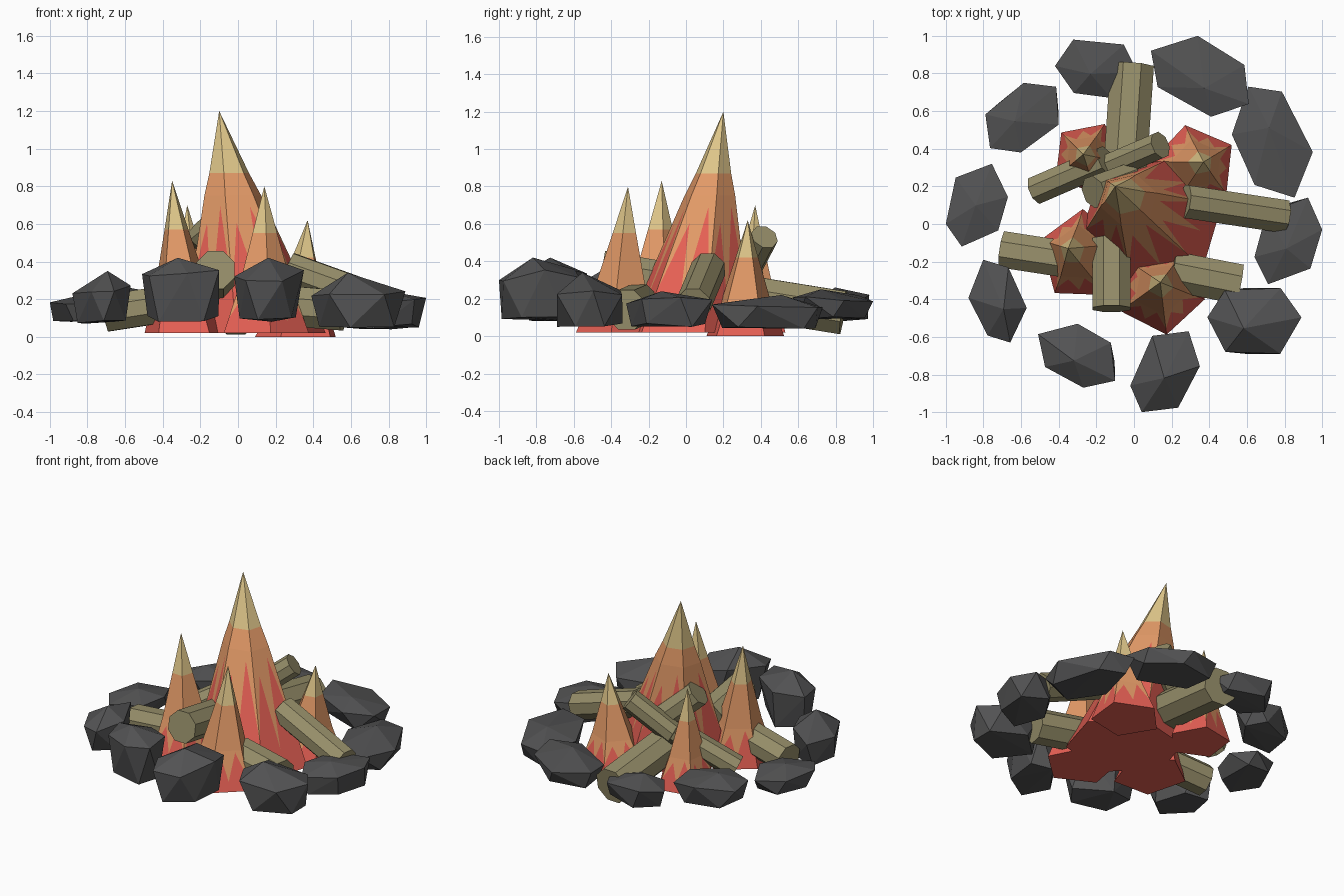
import bpy, bmesh, math, random
from mathutils import Vector, Matrix

if "Cube" in bpy.data.objects:
    bpy.data.objects.remove(bpy.data.objects["Cube"])

random.seed(4)


def material(name, rgb):
    m = bpy.data.materials.new(name)
    m.diffuse_color = (*rgb, 1)
    m.use_nodes = True
    m.node_tree.nodes["Principled BSDF"].inputs["Base Color"].default_value = m.diffuse_color
    return m


STONE = material("dark_stone", (0.085, 0.085, 0.087))
WOOD = material("dry_wood", (0.31, 0.275, 0.145))
RED = material("flame_red", (0.78, 0.115, 0.088))
ORANGE = material("flame_orange", (0.76, 0.32, 0.135))
YELLOW = material("flame_yellow", (0.73, 0.56, 0.25))


def finish(bm, name, mats):
    bmesh.ops.remove_doubles(bm, verts=bm.verts, dist=0.0005)
    bmesh.ops.recalc_face_normals(bm, faces=bm.faces)
    me = bpy.data.meshes.new(name)
    bm.to_mesh(me)
    bm.free()
    for m in mats:
        me.materials.append(m)
    ob = bpy.data.objects.new(name, me)
    bpy.context.collection.objects.link(ob)
    return ob


def stone(name, x0, x1, y0, y1, z0, z1, angle):
    """Faceted boulder: two jittered rings and a peak, fitted to its extents."""
    pts = [Vector((random.uniform(-.25, .25), random.uniform(-.2, .2), 1))]
    for i in range(6):
        a = math.tau * (i + random.uniform(-.15, .15)) / 6
        pts.append(Vector((math.cos(a), .7 * math.sin(a), random.uniform(.58, .84))))
    for i in range(5):
        a = math.tau * (i + .5 + random.uniform(-.15, .15)) / 5
        pts.append(Vector((.84 * math.cos(a), .6 * math.sin(a), random.uniform(0, .1))))
    rot = Matrix.Rotation(math.radians(angle), 3, 'Z')
    pts = [rot @ p for p in pts]
    lo = [min(p[k] for p in pts) for k in range(3)]
    hi = [max(p[k] for p in pts) for k in range(3)]
    box = ((x0, x1), (y0, y1), (z0, z1))
    bm = bmesh.new()
    for p in pts:
        bm.verts.new([b[0] + (b[1] - b[0]) * (p[k] - lo[k]) / (hi[k] - lo[k])
                      for k, b in enumerate(box)])
    bmesh.ops.convex_hull(bm, input=bm.verts)
    loose = [v for v in bm.verts if not v.link_faces]
    bmesh.ops.delete(bm, geom=loose, context='VERTS')
    finish(bm, name, [STONE])


def log(name, a, b, r):
    """Eight-sided log from point a to point b."""
    a, b = Vector(a), Vector(b)
    d = b - a
    bm = bmesh.new()
    mat = Matrix.Translation((a + b) / 2) @ d.to_track_quat('Z', 'Y').to_matrix().to_4x4()
    bmesh.ops.create_cone(bm, cap_ends=True, segments=8, radius1=r, radius2=r,
                          depth=d.length, matrix=mat @ Matrix.Rotation(math.pi / 8, 4, 'Z'))
    finish(bm, name, [WOOD])


def flame(name, base, radii, apex, sides, turn, profile, teeth):
    """Leaning pyramid: red foot with a zigzag rim, orange body, yellow tip."""
    base, apex = Vector(base), Vector(apex)

    def ring(t, s):
        c = base.lerp(apex, t)
        return [c + Vector((s * radii[0] * math.cos(a), s * radii[1] * math.sin(a), 0))
                for a in (math.radians(turn) + math.tau * i / sides for i in range(sides))]

    bm = bmesh.new()

    def face(pts, idx):
        bm.faces.new([bm.verts.new(p) for p in pts]).material_index = idx

    foot, shoulder, neck = [ring(t, s) for t, s in profile]
    face(foot, 0)
    for i in range(sides):
        j = (i + 1) % sides
        # zigzag line across this side
        n = len(teeth) - 1
        zig = [foot[i].lerp(foot[j], k / n).lerp(shoulder[i].lerp(shoulder[j], k / n), h)
               for k, h in enumerate(teeth)]
        face([foot[j], foot[i]] + zig, 0)
        face([shoulder[i], shoulder[j]] + zig[::-1], 1)
        face([shoulder[i], shoulder[j], neck[j], neck[i]], 1)
        face([neck[i], neck[j], apex], 2)
    finish(bm, name, [RED, ORANGE, YELLOW])


# ring of stones: x range, y range, z range, direction of the long axis
for name, *dims in [
    ("stone_back_left", -.42, .02, .67, .98, .08, .26, -5),
    ("stone_back", .09, .61, .57, 1.0, .09, .25, -35),
    ("stone_right_back", .52, .95, .14, .73, .04, .22, -62),
    ("stone_right", .64, 1.0, -.32, .14, .05, .24, 70),
    ("stone_front_right", .39, .89, -.69, -.34, .05, .34, 0),
    ("stone_front", -.02, .35, -1.0, -.57, .08, .42, 65),
    ("stone_front_left", -.51, -.10, -.87, -.53, .08, .42, -35),
    ("stone_left_front", -.88, -.57, -.63, -.19, .07, .35, -65),
    ("stone_left", -1.0, -.67, -.12, .32, .08, .22, 75),
    ("stone_left_back", -.79, -.40, .38, .75, .08, .27, 40),
]:
    stone(name, *dims)

# logs: outer end, inner end, radius
for name, a, b, r in [
    ("log_back", (-.01, .84, .125), (-.05, .25, .22), .125),
    ("log_back_raised", (.14, .42, .53), (-.14, .30, .30), .075),
    ("log_left_back", (-.52, .18, .14), (-.15, .34, .36), .08),
    ("log_left_raised", (-.215, .17, .58), (-.02, .24, .40), .09),
    ("log_left", (-.70, -.135, .125), (-.28, -.20, .19), .105),
    ("log_right", (.80, .04, .17), (.27, .12, .36), .095),
    ("log_front_right", (.56, -.32, .14), (.20, -.25, .17), .115),
    ("log_front", (-.12, -.45, .355), (-.12, -.08, .29), .11),
]:
    log(name, a, b, r)

# main flame, then the four small ones
flame("main_flame", (.09, .01, .02), (.39, .35), (-.10, .20, 1.2), 6, 15,
      [(0, 1), (.62, .40), (.72, .28)], [.3, .8, .2, .92, .3])
SMALL = [(0, 1), (.32, .62), (.68, .29)]
ZIGZAG = [.3, .85, .25, .95, .3]
for name, base, radii, apex, turn in [
    ("flame_left", (-.28, -.17, .02), (.23, .25), (-.35, -.13, .83), 160),
    ("flame_front", (.14, -.36, .02), (.24, .23), (.14, -.31, .80), -82),
    ("flame_right_back", (.32, .31, .0), (.23, .22), (.37, .33, .62), 30),
    ("flame_left_back", (-.24, .35, .02), (.20, .20), (-.27, .37, .70), 65),
]:
    flame(name, base, radii, apex, 5, turn, SMALL, ZIGZAG)
